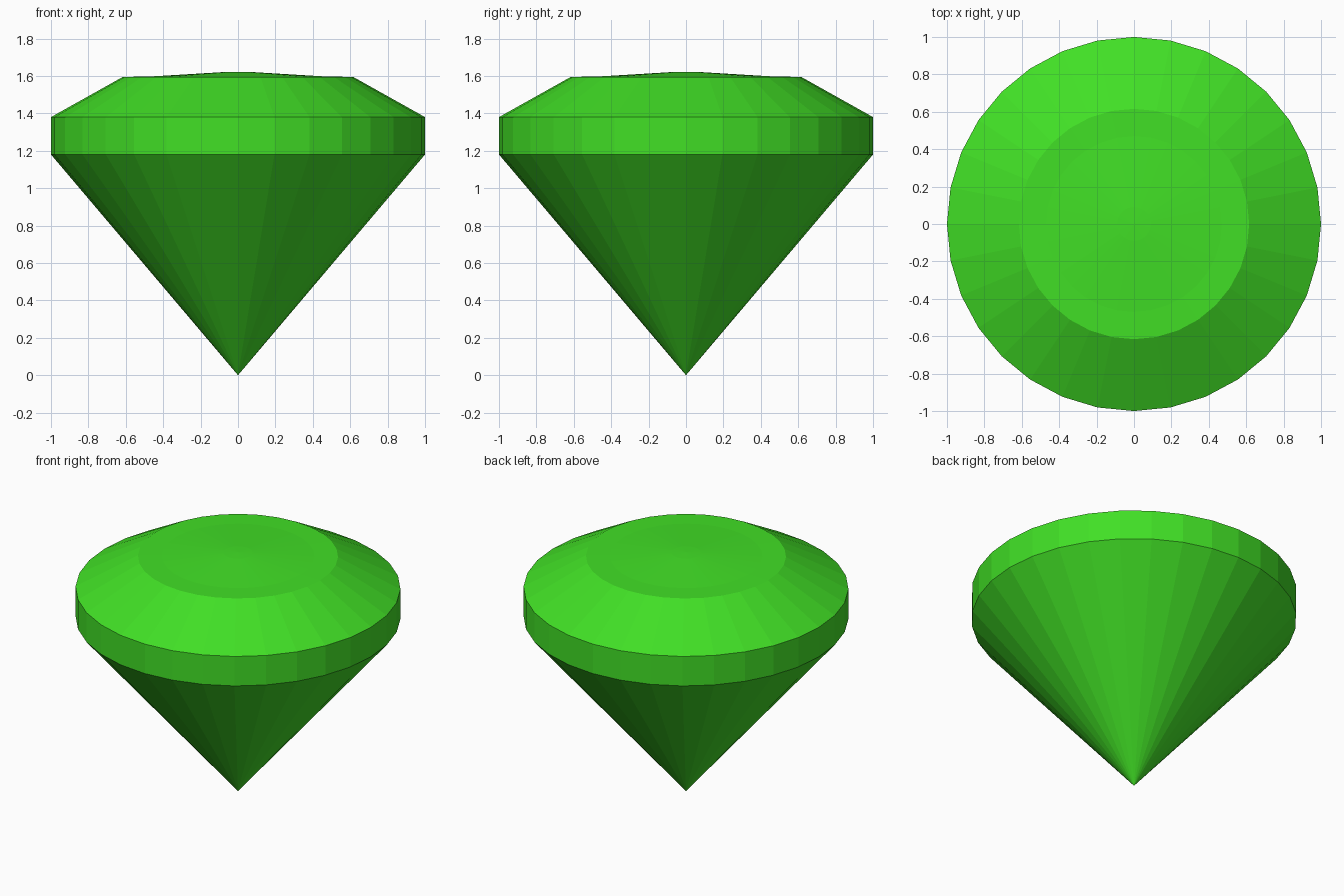
import bpy, bmesh, math

if "Cube" in bpy.data.objects:
    bpy.data.objects.remove(bpy.data.objects["Cube"])

SIDES = 32
# Half profile from the bottom point to the crown: (radius, height)
PROFILE = [(0, 0), (1, 1.18), (1, 1.38), (0.616, 1.595),
           (0.47, 1.597), (0.09, 1.62), (0, 1.622)]

green = bpy.data.materials.new("gem green")
green.diffuse_color = (0.053, 0.74, 0.019, 1)
green.use_nodes = True
green.node_tree.nodes["Principled BSDF"].inputs["Base Color"].default_value = green.diffuse_color


def lathe(name, profile, material):
    """Revolve a closed profile around z with flat faces."""
    bm = bmesh.new()
    rings = []
    for r, z in profile:
        count = SIDES if r else 1
        rings.append([bm.verts.new((r * math.cos(2 * math.pi * i / SIDES),
                                    r * math.sin(2 * math.pi * i / SIDES), z))
                      for i in range(count)])
    for low, high in zip(rings, rings[1:]):
        for i in range(SIDES):
            j = (i + 1) % SIDES
            corners = [low[i % len(low)], low[j % len(low)],
                       high[j % len(high)], high[i % len(high)]]
            bm.faces.new(list(dict.fromkeys(corners)))
    bmesh.ops.recalc_face_normals(bm, faces=bm.faces)
    mesh = bpy.data.meshes.new(name)
    bm.to_mesh(mesh)
    bm.free()
    mesh.materials.append(material)
    obj = bpy.data.objects.new(name, mesh)
    bpy.context.collection.objects.link(obj)
    return obj


# Cut gem: cone, girdle, crown and shallow domed table
lathe("gem", PROFILE, green)
